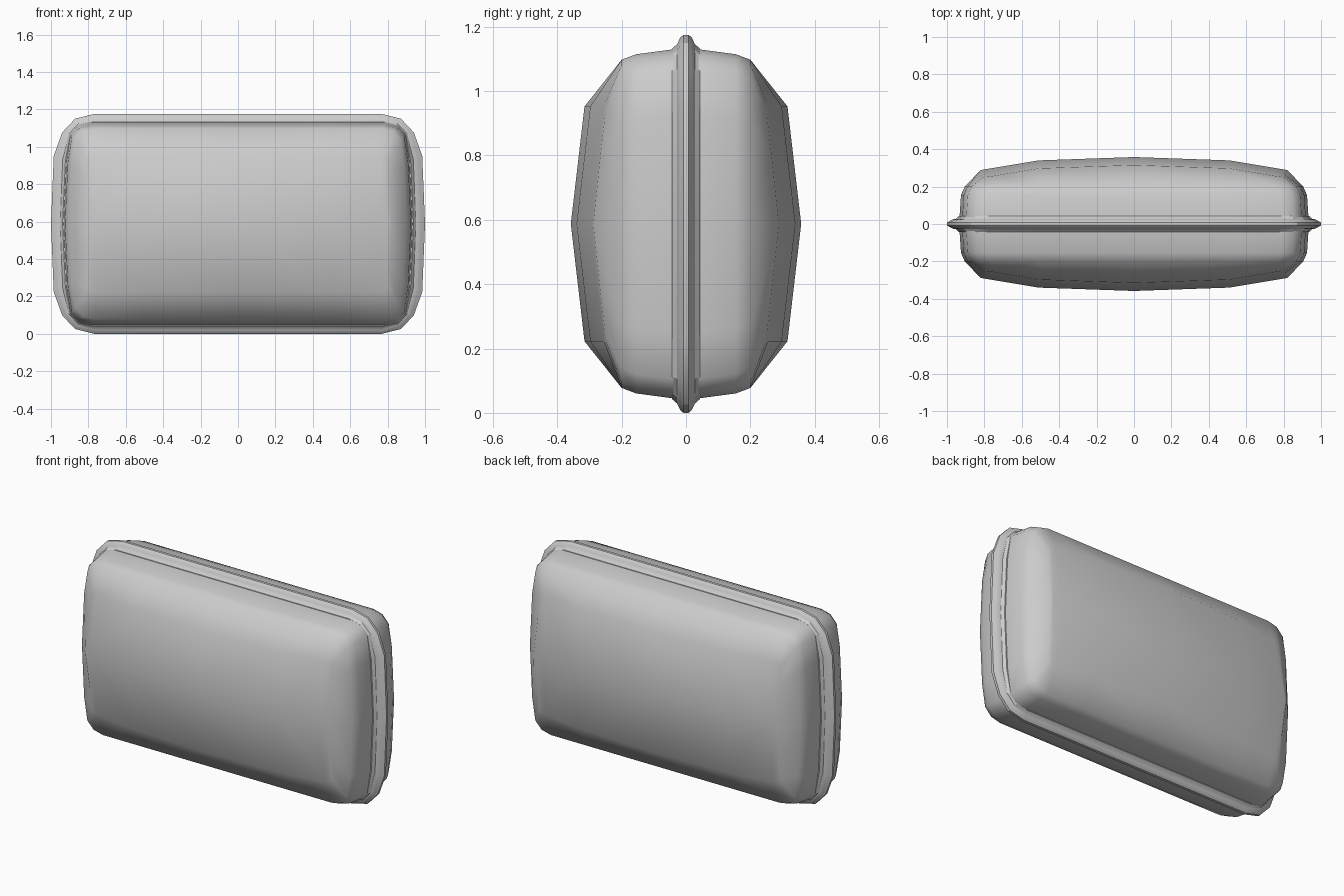
import bpy
import bmesh
import math

if "Cube" in bpy.data.objects:
    bpy.data.objects.remove(bpy.data.objects["Cube"])

MID_Z = 0.5875

grey = bpy.data.materials.new("plain grey")
grey.use_nodes = True
grey.diffuse_color = (0.6, 0.6, 0.6, 1)
grey.node_tree.nodes["Principled BSDF"].inputs["Base Color"].default_value = (0.6, 0.6, 0.6, 1)


def outline(hx, hz, c):
    """Closed rounded rectangle with gently bowed ends; c is the corner size."""
    quarter = [(hx, 0), (hx - 0.015, hz * 0.62), (hx - 0.26 * c, hz - 0.43 * c),
               (hx - 0.56 * c, hz - 0.11 * c), (hx - c, hz), (0.51, hz), (0, hz)]
    upper = quarter + [(-x, z) for x, z in quarter[-2::-1]]
    return upper + [(x, -z) for x, z in upper[-2:0:-1]]


def dome(x, z):
    """Depth of the bulging panel."""
    x = abs(x)
    if x < 0.51:
        d = 0.358 - 0.018 * x / 0.51
    else:
        d = 0.34 - 0.05 * (x - 0.51) / 0.3
    return d - 0.042 * abs(z) / 0.36


def loft(bm, rings):
    for a, b in zip(rings, rings[1:]):
        for i in range(len(a)):
            j = (i + 1) % len(a)
            bm.faces.new((a[i], a[j], b[j], b[i]))


def finish(bm, name, angle):
    bmesh.ops.recalc_face_normals(bm, faces=bm.faces)
    mesh = bpy.data.meshes.new(name)
    bm.to_mesh(mesh)
    bm.free()
    mesh.materials.append(grey)
    obj = bpy.data.objects.new(name, mesh)
    bpy.context.collection.objects.link(obj)
    bpy.ops.object.select_all(action='DESELECT')
    obj.select_set(True)
    bpy.context.view_layer.objects.active = obj
    bpy.ops.object.shade_smooth_by_angle(angle=math.radians(angle))


# Domed shells, one for each side
def shell(name, side):
    bm = bmesh.new()
    levels = [(0.932, 0.543, 0.0, 0.14), (0.932, 0.541, 0.05, 0.14),
              (0.925, 0.527, 0.155, 0.14), (0.905, 0.51, 0.2, 0.14)]
    rings = [[bm.verts.new((x, side * y, z + MID_Z)) for x, z in outline(hx, hz, c)]
             for hx, hz, y, c in levels]
    edge = outline(0.82, 0.365, 0.06)
    rings.append([bm.verts.new((x, side * dome(x, z), z + MID_Z)) for x, z in edge])
    loft(bm, rings)

    # Panel: columns joined through a ridge at mid height
    rim, n = rings[-1], len(edge)
    half = n // 2
    ridge = [rim[0]]
    ridge += [bm.verts.new((edge[i][0], side * dome(edge[i][0], 0), MID_Z)) for i in range(1, half)]
    ridge.append(rim[half])
    for i in range(half):
        for a, b in ((rim[i], rim[i + 1]), (rim[-i % n], rim[n - i - 1])):
            corners = list(dict.fromkeys((a, b, ridge[i + 1], ridge[i])))
            bm.faces.new(corners)
    finish(bm, name, 60)


shell("front_shell", -1)
shell("back_shell", 1)

# Stepped seam flange around the middle
bm = bmesh.new()
steps = [(0.925, 0.53, 0.045, 0.15), (0.938, 0.545, 0.043, 0.16), (0.952, 0.558, 0.028, 0.18),
         (0.972, 0.566, 0.024, 0.2), (0.982, 0.579, 0.018, 0.22), (1.0, 0.5875, 0.008, 0.23)]
path = steps + [(hx, hz, -y, c) for hx, hz, y, c in reversed(steps)]
loft(bm, [[bm.verts.new((x, y, z + MID_Z)) for x, z in outline(hx, hz, c)]
          for hx, hz, y, c in path])
finish(bm, "seam_flange", 25)
